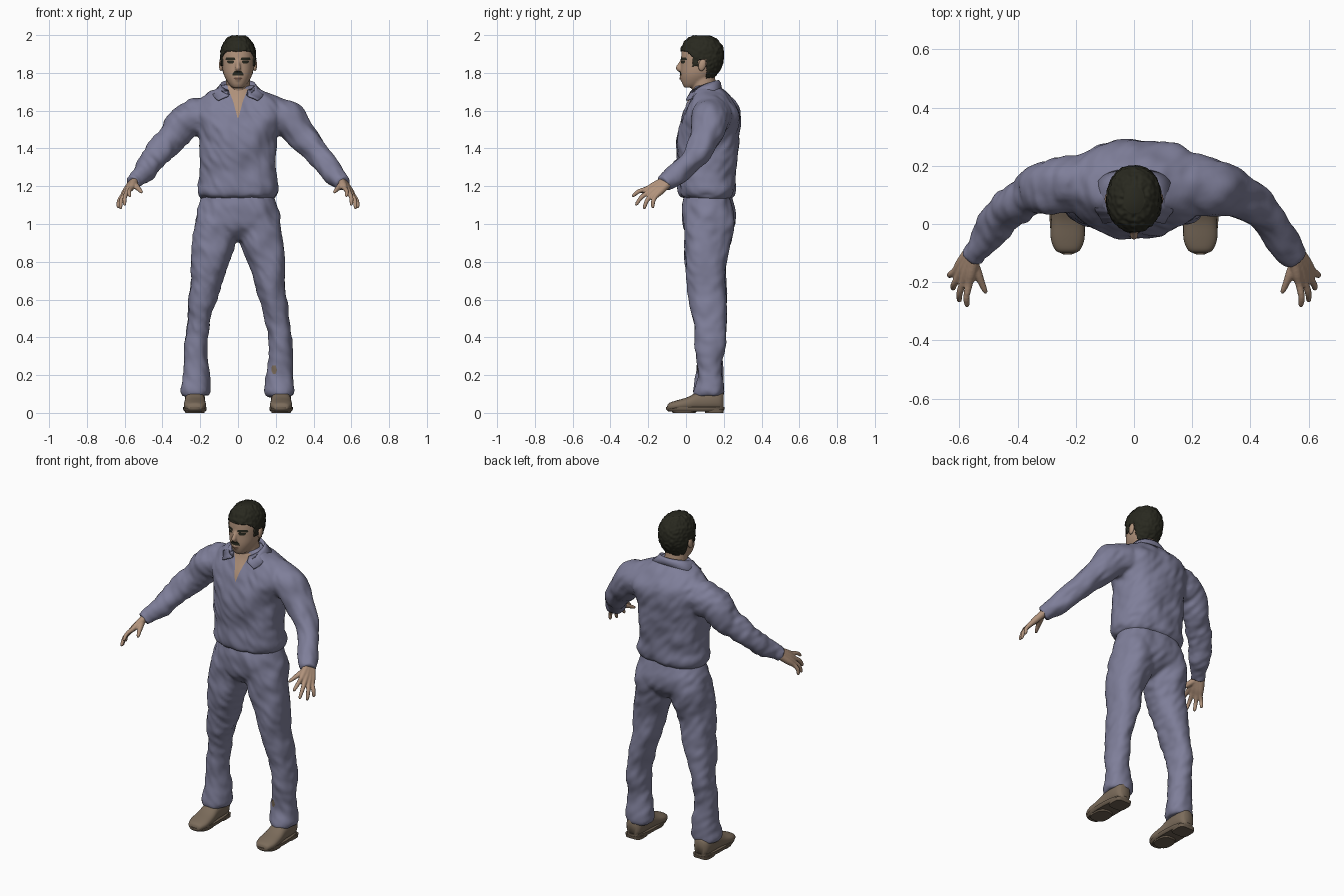
import bpy, bmesh, math
from mathutils import Vector, noise
from mathutils.bvhtree import BVHTree

cube = bpy.data.objects.get("Cube")
if cube:
    bpy.data.objects.remove(cube, do_unlink=True)


def material(name, rgb):
    m = bpy.data.materials.new(name)
    m.use_nodes = True
    m.diffuse_color = (*rgb, 1)
    m.node_tree.nodes["Principled BSDF"].inputs["Base Color"].default_value = (*rgb, 1)
    return m


CLOTH = material("blue grey cloth", (0.21, 0.21, 0.32))
SKIN = material("skin", (0.44, 0.29, 0.20))
HAIR = material("dark hair", (0.022, 0.022, 0.014))
SHOE = material("brown leather", (0.20, 0.15, 0.105))
SOLE = material("dark sole", (0.15, 0.112, 0.078))
LIP = material("lip", (0.16, 0.085, 0.06))


def finish(name, bm, mat):
    bmesh.ops.recalc_face_normals(bm, faces=bm.faces)
    me = bpy.data.meshes.new(name)
    bm.to_mesh(me)
    bm.free()
    me.materials.append(mat)
    me.shade_smooth()
    ob = bpy.data.objects.new(name, me)
    bpy.context.collection.objects.link(ob)
    return ob


def spow(v, p):
    return math.copysign(abs(v) ** (2 / p), v)


def loft(bm, rings, n=28, p=2.0):
    """Closed skin through rings of (centre, u axis, v axis)."""
    loops = []
    for c, u, v in rings:
        angles = [2 * math.pi * i / n for i in range(n)]
        loops.append([bm.verts.new(c + u * spow(math.cos(a), p) + v * spow(math.sin(a), p))
                      for a in angles])
    for a, b in zip(loops, loops[1:]):
        for i in range(n):
            j = (i + 1) % n
            bm.faces.new((a[i], a[j], b[j], b[i]))
    bm.faces.new(loops[0][::-1])
    bm.faces.new(loops[-1])


def refine(rows, k=4):
    """Smooth spline through rows of numbers."""
    out = []
    for i in range(len(rows) - 1):
        a, b, c, d = (rows[max(i - 1, 0)], rows[i], rows[i + 1], rows[min(i + 2, len(rows) - 1)])
        for s in range(k):
            t = s / k
            out.append([q + 0.5 * t * (r - o + t * (2 * o - 5 * q + 4 * r - e + t * (3 * (q - r) + e - o)))
                        for o, q, r, e in zip(a, b, c, d)])
    return out + [list(rows[-1])]


def stack(bm, rows, p=2.3, side=1, n=36, grow=0.0):
    """Loft upward through rows of (z, x0, x1, y0, y1)."""
    rings = [(Vector((side * (a + b) / 2, (c + d) / 2, z)),
              Vector(((b - a) / 2 + grow, 0, 0)), Vector((0, (d - c) / 2 + grow, 0)))
             for z, a, b, c, d in refine(rows)]
    loft(bm, rings, n, p)


def tube(bm, rows, side=1, n=20):
    """Round limb through rows of (x, y, z, radius)."""
    pts = refine(rows)
    cs = [Vector((side * x, y, z)) for x, y, z, r in pts]
    rings = []
    for i, c in enumerate(cs):
        t = (cs[min(i + 1, len(cs) - 1)] - cs[max(i - 1, 0)]).normalized()
        u = t.cross(Vector((0, 1, 0.3))).normalized()
        rings.append((c, u * pts[i][3], t.cross(u) * pts[i][3]))
    loft(bm, rings, n)


def fuse(ob, voxel, smooth, folds=0.0):
    """Merge overlapping shells, soften them and add cloth folds."""
    m = ob.modifiers.new("merge", "REMESH")
    m.mode, m.voxel_size = "VOXEL", voxel
    m = ob.modifiers.new("soften", "SMOOTH")
    m.factor, m.iterations = 0.5, smooth
    dg = bpy.context.evaluated_depsgraph_get()
    me = bpy.data.meshes.new_from_object(ob.evaluated_get(dg))
    ob.modifiers.clear()
    ob.data = me
    if folds:
        shift = []
        for v in me.vertices:
            x, y, z = v.co
            broad = noise.noise(Vector((x * 9, y * 9, z * 7)))
            fine = noise.noise(Vector((x * 18, y * 18, z * 22 + x * 20)))
            shift.append(v.normal * folds * (broad + 0.4 * fine))
        for v, d in zip(me.vertices, shift):
            v.co += d
    me.shade_smooth()
    bm = bmesh.new()
    bm.from_mesh(me)
    tree = BVHTree.FromBMesh(bm)
    bm.free()
    return tree


def patch(name, rows, tree, mat, cols=8):
    """Thin painted detail laid on the front; rows of (z, x0, x1)."""
    bm = bmesh.new()
    grid = []
    for i in range(len(rows) - 1):
        for s in range(5 if i == len(rows) - 2 else 4):
            z, a, b = [p + (q - p) * s / 4 for p, q in zip(rows[i], rows[i + 1])]
            line = []
            for k in range(cols + 1):
                x = a + (b - a) * k / cols
                hit = tree.ray_cast(Vector((x, -1, z)), Vector((0, 1, 0)))[0]
                line.append(bm.verts.new((x, (hit.y if hit else 0.03) - 0.003, z)))
            grid.append(line)
    for a, b in zip(grid, grid[1:]):
        for k in range(cols):
            bm.faces.new((a[k], a[k + 1], b[k + 1], b[k]))
    return finish(name, bm, mat)


# Shirt: torso and sleeves merged
bm = bmesh.new()
torso = [(1.13, .185, .01, .235), (1.15, .208, -.03, .258), (1.185, .216, -.037, .266),
         (1.24, .203, -.037, .262), (1.3, .2, -.038, .266), (1.4, .203, -.045, .278),
         (1.5, .215, -.046, .288), (1.58, .245, -.022, .286), (1.63, .24, .0, .265),
         (1.67, .2, .02, .235), (1.7, .145, .035, .205), (1.72, .105, .042, .185), (1.737, .08, .045, .168)]
stack(bm, [(z, -w, w, a, b) for z, w, a, b in torso], 2.4)
for s in (1, -1):
    tube(bm, [(.16, .138, 1.575, .1), (.22, .137, 1.567, .103), (.285, .127, 1.535, .095),
              (.35, .105, 1.455, .079), (.41, .067, 1.39, .07), (.46, .02, 1.33, .064),
              (.51, -.05, 1.265, .055), (.558, -.118, 1.213, .044)], s)
shirt = finish("shirt", bm, CLOTH)
shirt_tree = fuse(shirt, 0.01, 6, 0.015)

# Trousers: pelvis and legs merged
bm = bmesh.new()
stack(bm, [(.91, -.15, .15, .05, .18), (.97, -.22, .22, -.008, .242), (1.03, -.222, .222, -.02, .264),
           (1.1, -.204, .204, -.022, .257), (1.18, -.18, .18, 0, .23)])
for s in (1, -1):
    stack(bm, [(.09, .155, .294, .048, .197), (.12, .145, .301, .042, .2), (.2, .15, .293, .058, .192),
               (.3, .163, .286, .06, .197), (.4, .163, .281, .055, .208), (.5, .142, .272, .035, .214),
               (.6, .112, .26, .02, .214), (.7, .083, .252, .003, .214), (.8, .052, .247, -.006, .216),
               (.9, .01, .237, -.011, .232), (1.0, .003, .226, -.012, .25), (1.08, .01, .2, .01, .24)], 2.2, s)
trousers = finish("trousers", bm, CLOTH)
trouser_tree = fuse(trousers, 0.01, 10, 0.014)
patch("shin_patch", [(.205, .185, .198), (.225, .176, .207), (.25, .18, .2)], trouser_tree, SHOE)

# Open neckline
patch("neckline", [(1.56, -.002, .002), (1.65, -.026, .026), (1.735, -.06, .06)], shirt_tree, SKIN)

# Collar folded over around the neck, its front points lying on the chest
bm = bmesh.new()
lines = []
for i in range(33):
    t = i / 16 - 1
    line = []
    for reach, rx, ry, grow, z0, drop in ((146, .08, .07, 0, 1.725, .05), (146, .092, .075, .01, 1.762, .06),
                                          (150, .105, .084, .02, 1.748, .075), (128, .135, .09, .09, 1.722, .088)):
        a = math.radians(reach * t)
        s = (1 - math.cos(a)) / 2
        line.append(bm.verts.new((rx * math.sin(a), .1 + (ry + grow * s) * math.cos(a), z0 - drop * s ** 1.5)))
    lines.append(line)
for a, b in zip(lines, lines[1:]):
    for k in range(3):
        bm.faces.new((a[k], a[k + 1], b[k + 1], b[k]))
# Lay any buried corner just outside the shirt
for v in bm.verts:
    hit = shirt_tree.ray_cast(Vector((v.co.x, -1, v.co.z)), Vector((0, 1, 0)))[0]
    if hit and v.co.y < .1:
        v.co.y = min(v.co.y, hit.y - .007)
collar = finish("collar", bm, CLOTH)
collar.modifiers.new("thickness", "SOLIDIFY").thickness = 0.008

# Head, neck and nose merged
skull = [(1.722, .028, -.008, .04), (1.74, .047, -.019, .1), (1.77, .066, -.026, .138),
         (1.8, .078, -.028, .162), (1.84, .085, -.027, .186), (1.88, .088, -.026, .194),
         (1.92, .085, -.022, .192), (1.95, .074, -.011, .18), (1.975, .053, .014, .153),
         (1.989, .028, .045, .12)]
skull = [(z, -w, w, a, b) for z, w, a, b in skull]
bm = bmesh.new()
stack(bm, skull, 2.15)
tube(bm, [(0, .105, 1.6, .075), (0, .1, 1.68, .066), (0, .088, 1.79, .064)])
tube(bm, [(0, -.018, 1.872, .008), (0, -.033, 1.845, .01), (0, -.041, 1.826, .014), (0, -.03, 1.816, .012)])
tube(bm, [(0, -.016, 1.785, .016), (0, -.018, 1.772, .016), (0, -.012, 1.762, .014)])
head = finish("head_and_neck", bm, SKIN)
head_tree = fuse(head, 0.006, 3)


# Hair shell cut along the hairline
def is_hair(c):
    if c.y < .035:
        return c.z > 1.914 - max(0, c.y) * .8
    if c.y < .065:
        return c.z > 1.835
    if c.y < .11:
        return c.z > 1.872
    return c.z > 1.768


bm = bmesh.new()
stack(bm, skull, 2.15, n=64, grow=0.007)
bmesh.ops.subdivide_edges(bm, edges=[e for e in bm.edges if len(e.link_faces) == 2 and
                                     all(len(f.verts) == 4 for f in e.link_faces)],
                          cuts=1, use_grid_fill=True)
bmesh.ops.delete(bm, geom=[f for f in bm.faces if not is_hair(f.calc_center_median())], context="FACES")
for v in bm.verts:
    v.co += Vector((v.co.x, v.co.y - .09, (v.co.z - 1.86))).normalized() * .005 * noise.noise(v.co * 65)
    v.co.z += max(0, v.co.z - 1.94) * .17
hair = finish("hair", bm, HAIR)
m = hair.modifiers.new("thickness", "SOLIDIFY")
m.thickness, m.offset = 0.012, -1

# Painted face features
for s, side in ((1, "left"), (-1, "right")):
    patch(side + "_eyebrow", [(1.868, s * .014, s * .068), (1.882, s * .018, s * .062)], head_tree, HAIR)
    patch(side + "_eye", [(1.849, s * .03, s * .048), (1.857, s * .019, s * .058),
                          (1.866, s * .024, s * .056)], head_tree, HAIR)
patch("moustache", [(1.786, -.03, .03), (1.797, -.028, .028), (1.81, -.018, .018)], head_tree, HAIR)
patch("mouth", [(1.766, -.014, .014), (1.771, -.024, .024), (1.776, -.016, .016)], head_tree, LIP)

for s, side in ((1, "left"), (-1, "right")):
    # Ear
    bm = bmesh.new()
    bmesh.ops.create_uvsphere(bm, u_segments=16, v_segments=10, radius=1)
    for v in bm.verts:
        v.co = Vector((s * .09 + v.co.x * .011, .086 + v.co.y * .02 + v.co.z * .005, 1.842 + v.co.z * .032))
    finish(side + "_ear", bm, SKIN)

    # Hand: finger tubes from the wrist merged into a palm
    bm = bmesh.new()
    wrist = Vector((.556, -.105, 1.222))
    for knuckle, tip in (((.567, -.205, 1.187), (.575, -.286, 1.147)), ((.587, -.199, 1.168), (.602, -.268, 1.1)),
                         ((.603, -.182, 1.153), (.624, -.225, 1.08)), ((.613, -.16, 1.147), (.637, -.178, 1.085))):
        k, e = Vector(knuckle), Vector(tip)
        mid = (k + e) / 2 + Vector((.005, -.004, .006))
        root = wrist + (k - Vector((.593, -.188, 1.165))) * .4
        tube(bm, [(*root, .021), (*root.lerp(k, .6), .019), (*k, .0135), (*mid, .0115),
                  (*k.lerp(e, .9), .009), (*e, .004)], s, 12)
    tube(bm, [(.556, -.125, 1.215, .018), (.54, -.165, 1.2, .017), (.525, -.2, 1.185, .0125),
              (.512, -.23, 1.17, .009), (.508, -.238, 1.166, .004)], s, 12)
    hand = finish(side + "_hand", bm, SKIN)
    fuse(hand, 0.0045, 2)

    # Shoe upper
    bm = bmesh.new()
    rings = []
    for y, w, top in refine([(-.1, .022, .035), (-.09, .042, .052), (-.05, .058, .066), (.01, .057, .084),
                             (.07, .052, .115), (.14, .053, .13), (.18, .046, .125), (.198, .03, .11)]):
        rings.append((Vector((s * .228, y, (top + .012) / 2)), Vector((w, 0, 0)), Vector((0, 0, (top - .012) / 2))))
    loft(bm, rings, 28, 2.4)
    finish(side + "_shoe", bm, SHOE)

    # Sole and heel
    bm = bmesh.new()
    stack(bm, [(.008, .172, .284, -.095, .194), (.018, .166, .29, -.105, .203), (.03, .166, .29, -.105, .203)], 2.6, s)
    stack(bm, [(0, .177, .279, .1, .198), (.02, .175, .281, .098, .201)], 4, s)
    stack(bm, [(0, .178, .278, -.07, .05), (.014, .176, .28, -.08, .06)], 2.6, s)
    sole = finish(side + "_sole", bm, SOLE)
    bpy.context.view_layer.objects.active = sole
    sole.select_set(True)
    bpy.ops.object.shade_smooth_by_angle(angle=math.radians(35))
    sole.select_set(False)
